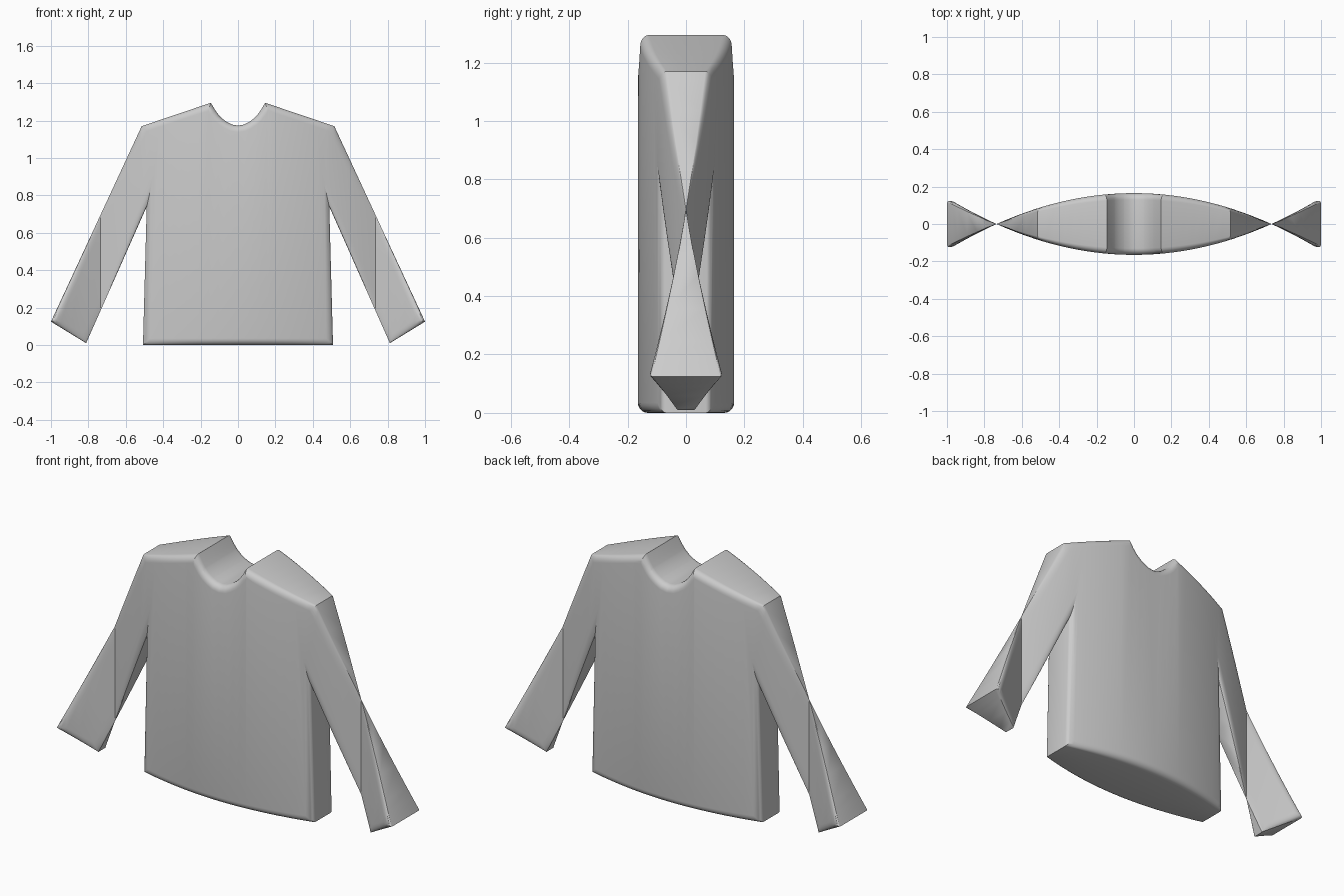
import bpy, bmesh, math

if "Cube" in bpy.data.objects:
    bpy.data.objects.remove(bpy.data.objects["Cube"])

HALF_DEPTH, BEVEL, PINCH = 0.165, 0.035, 0.735

# Right half of the silhouette, from beside the neck centre round to the hem
right = [(0.03, 1.178), (0.055, 1.19), (0.08, 1.207), (0.1, 1.226), (0.12, 1.253),
         (0.145, 1.295), (0.515, 1.17), (1.0, 0.125), (0.812, 0.01),
         (0.488, 0.74), (0.508, 0.0)]
outline = [(0, 1.173)] + right + [(-x, z) for x, z in reversed(right)]

# Extruded silhouette
bm = bmesh.new()
front = bm.faces.new([bm.verts.new((x, -HALF_DEPTH, z)) for x, z in outline])
ext = bmesh.ops.extrude_face_region(bm, geom=[front], use_keep_orig=True)
for v in ext["geom"]:
    if isinstance(v, bmesh.types.BMVert):
        v.co.y = HALF_DEPTH
bmesh.ops.recalc_face_normals(bm, faces=bm.faces[:])

# Rounded rims on the front and back
rims = [e for e in bm.edges if abs(e.verts[0].co.y - e.verts[1].co.y) < 1e-5]
bmesh.ops.bevel(bm, geom=rims, offset=BEVEL, segments=5, profile=0.5,
                affect='EDGES', clamp_overlap=False)

# Vertical cuts so that the cloth can curve
cuts = [i * 0.0525 for i in range(-18, 19)] + [0.97, -0.97]
for x in cuts:
    bmesh.ops.bisect_plane(bm, geom=bm.verts[:] + bm.edges[:] + bm.faces[:],
                           dist=1e-5, plane_co=(x, 0, 0), plane_no=(1, 0, 0))

# Parabolic thickness, which pinches to nothing midway down each sleeve
pinch = [e for e in bm.edges
         if all(abs(abs(v.co.x) - PINCH) < 1e-4 for v in e.verts)]
bmesh.ops.split_edges(bm, edges=pinch)
for v in bm.verts:
    v.co.y *= 1 - (v.co.x / PINCH) ** 2
outer = [f for f in bm.faces if abs(f.calc_center_median().x) > PINCH]
bmesh.ops.reverse_faces(bm, faces=outer)

mesh = bpy.data.meshes.new("sweater")
bm.to_mesh(mesh)
bm.free()
sweater = bpy.data.objects.new("sweater", mesh)
bpy.context.collection.objects.link(sweater)
bpy.context.view_layer.objects.active = sweater
sweater.select_set(True)
bpy.ops.object.shade_smooth_by_angle(angle=math.radians(30))
